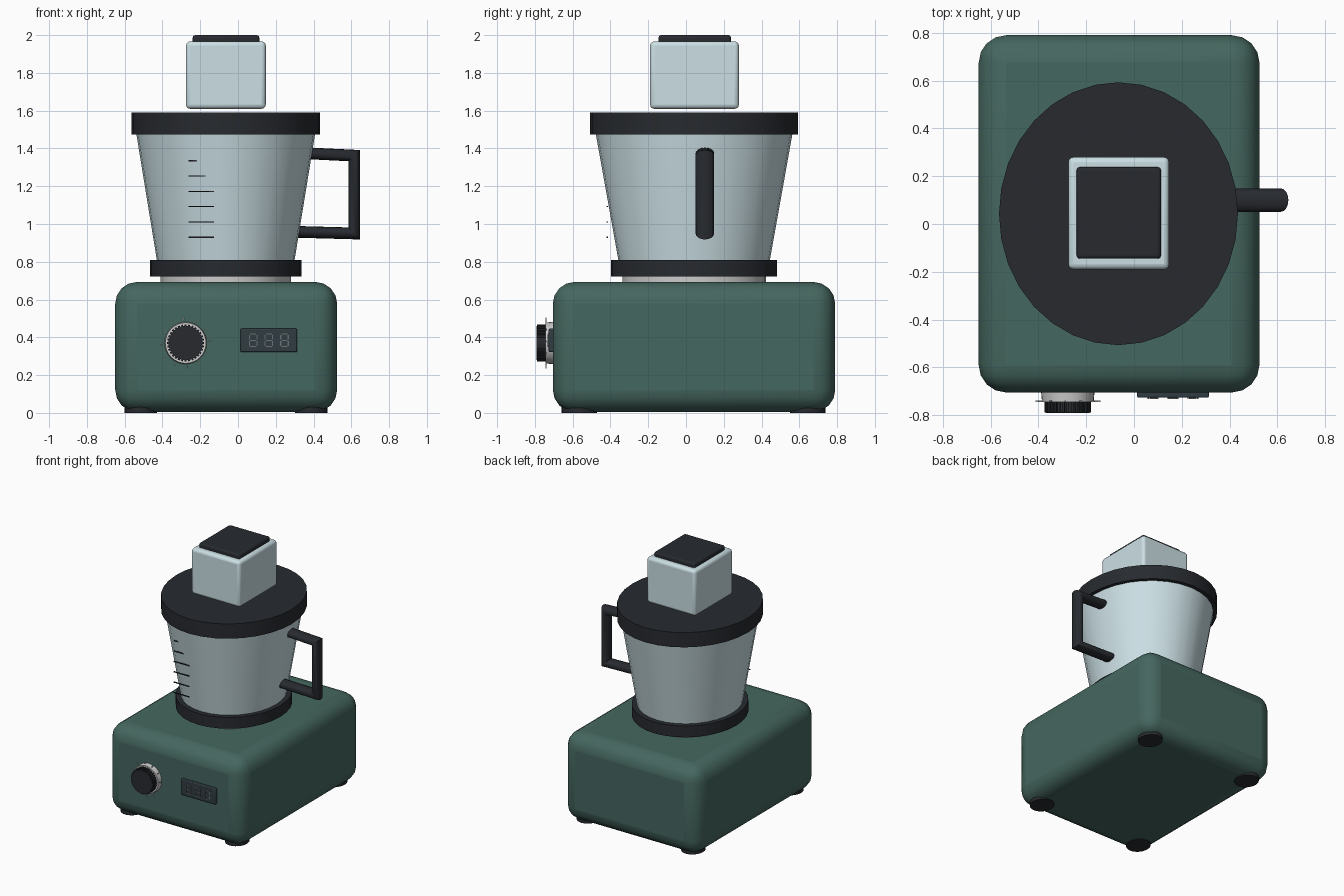
import bpy, bmesh, math
from mathutils import Vector, Matrix

if "Cube" in bpy.data.objects:
    bpy.data.objects.remove(bpy.data.objects["Cube"])


def material(name, rgb):
    m = bpy.data.materials.new(name)
    m.diffuse_color = (*rgb, 1)
    m.use_nodes = True
    m.node_tree.nodes["Principled BSDF"].inputs["Base Color"].default_value = m.diffuse_color
    return m


GREEN = material("green_enamel", (0.06, 0.135, 0.115))
DARK = material("dark_plastic", (0.02, 0.023, 0.028))
GLASS = material("pale_glass", (0.60, 0.74, 0.78))
METAL = material("metal", (0.6, 0.6, 0.6))
SCREEN = material("screen", (0.03, 0.045, 0.055))
DIGIT = material("digit_grey", (0.15, 0.17, 0.18))
CX, CY = -0.065, 0.043          # axis of the jug
STRETCH = 1.1                   # jug is oval, longer front to back


def finish(name, bm, mat, bevel=0, segments=3):
    bmesh.ops.recalc_face_normals(bm, faces=bm.faces[:])
    me = bpy.data.meshes.new(name)
    bm.to_mesh(me)
    bm.free()
    ob = bpy.data.objects.new(name, me)
    bpy.context.collection.objects.link(ob)
    me.materials.append(mat)
    if bevel:
        b = ob.modifiers.new("bevel", 'BEVEL')
        b.width, b.segments = bevel, segments
    bpy.ops.object.select_all(action='DESELECT')
    ob.select_set(True)
    bpy.context.view_layer.objects.active = ob
    bpy.ops.object.shade_smooth_by_angle(angle=math.radians(35))
    return ob


def add_box(bm, lo, hi, turn=None):
    lo, hi = Vector(lo), Vector(hi)
    m = Matrix.Translation((lo + hi) / 2) @ Matrix.Diagonal((*(hi - lo), 1))
    bmesh.ops.create_cube(bm, size=1, matrix=turn @ m if turn else m)


def box(name, lo, hi, mat, bevel=0, segments=3):
    bm = bmesh.new()
    add_box(bm, lo, hi)
    return finish(name, bm, mat, bevel, segments)


def add_cone(bm, centre, r1, r2, z0, z1, sides=32, stretch=1.0):
    m = Matrix.Translation((*centre, (z0 + z1) / 2)) @ Matrix.Diagonal((1, stretch, 1, 1))
    bmesh.ops.create_cone(bm, cap_ends=True, segments=sides, radius1=r1,
                          radius2=r2, depth=z1 - z0, matrix=m)


def oval(name, r1, r2, z0, z1, mat):
    bm = bmesh.new()
    add_cone(bm, (CX, CY), r1, r2, z0, z1, 32, STRETCH)
    return finish(name, bm, mat)


# Motor base and feet
box("motor_base", (-0.65, -0.705, 0.006), (0.525, 0.79, 0.693), GREEN, 0.115, 4)
bm = bmesh.new()
for x in (-0.515, 0.388):
    for y in (-0.565, 0.645):
        add_cone(bm, (x, y), 0.085, 0.085, 0, 0.05, 24, STRETCH)
finish("feet", bm, DARK)

# Jug, collars and lid
oval("jug_neck", 0.345, 0.345, 0.66, 0.73, METAL)
oval("jug_collar", 0.40, 0.40, 0.722, 0.81, DARK)
oval("jug", 0.355, 0.477, 0.75, 1.50, GLASS)
oval("lid", 0.50, 0.50, 1.475, 1.59, DARK)

# Filler cap floating just above the lid
box("filler_cap", (-0.275, -0.19, 1.61), (0.147, 0.28, 1.967), GLASS, 0.022)
box("filler_cap_top", (-0.24, -0.145, 1.945), (0.113, 0.238, 2.0), DARK, 0.014)

# Handle: oval section swept along a mitred path
path = [Vector(p) for p in ((0.33, 1.376), (0.615, 1.362), (0.615, 0.95), (0.25, 0.96))]
bm = bmesh.new()
rings = []
for i, p in enumerate(path):
    a = (p - path[i - 1]).normalized() if i else None
    b = (path[i + 1] - p).normalized() if i < 3 else None
    a, b = a or b, b or a
    na, nb = Vector((-a.y, a.x)), Vector((-b.y, b.x))
    n = (na + nb).normalized()
    n /= n.dot(na)
    ring = []
    for k in range(16):
        t = math.tau * k / 16
        q = p + n * 0.031 * math.cos(t)
        ring.append(bm.verts.new((q.x, 0.1 + 0.049 * math.sin(t), q.y)))
    rings.append(ring)
for r, s in zip(rings, rings[1:]):
    for k in range(16):
        bm.faces.new((r[k - 1], r[k], s[k], s[k - 1]))
bm.faces.new(rings[0])
bm.faces.new(rings[-1])
finish("handle", bm, DARK)

# Measuring marks on the jug
bm = bmesh.new()
for i in range(6):
    z = 0.93 + 0.081 * i
    add_box(bm, (-0.262, -0.421, z - 0.003), (-0.128, -0.413, z + 0.003))
finish("measuring_marks", bm, DARK)

# Speed dial: metal base, ribbed grip, tick marks
DIAL = Vector((-0.277, 0, 0.37))
TO_FRONT = Matrix.Translation(DIAL) @ Matrix.Rotation(math.pi / 2, 4, 'X')
bm = bmesh.new()
add_cone(bm, (0, 0), 0.113, 0.108, 0.69, 0.745)
bm.transform(TO_FRONT)
finish("dial_base", bm, METAL)

bm = bmesh.new()
add_cone(bm, (0, 0), 0.091, 0.091, 0.74, 0.792)
for i in range(32):
    add_box(bm, (0.085, -0.005, 0.742), (0.098, 0.005, 0.788),
            Matrix.Rotation(math.tau * i / 32, 4, 'Z'))
bm.transform(TO_FRONT)
finish("dial_grip", bm, DARK)

bm = bmesh.new()
for i in range(12):
    add_box(bm, (0.122, -0.003, 0.739), (0.136, 0.003, 0.745),
            Matrix.Rotation(math.tau * (i + 0.15) / 12, 4, 'Z'))
bm.transform(TO_FRONT)
finish("dial_ticks", bm, METAL)

# Display panel with three seven-segment digits
box("display_panel", (0.013, -0.727, 0.322), (0.313, -0.69, 0.446), SCREEN, 0.006, 2)
bm = bmesh.new()
for x in (0.08, 0.163, 0.246):
    for z in (0.351, 0.384, 0.417):
        add_box(bm, (x - 0.016, -0.732, z - 0.003), (x + 0.016, -0.725, z + 0.003))
    for sx in (-0.02, 0.02):
        for z in (0.3675, 0.4005):
            add_box(bm, (x + sx - 0.003, -0.732, z - 0.013), (x + sx + 0.003, -0.725, z + 0.013))
finish("display_digits", bm, DIGIT)
